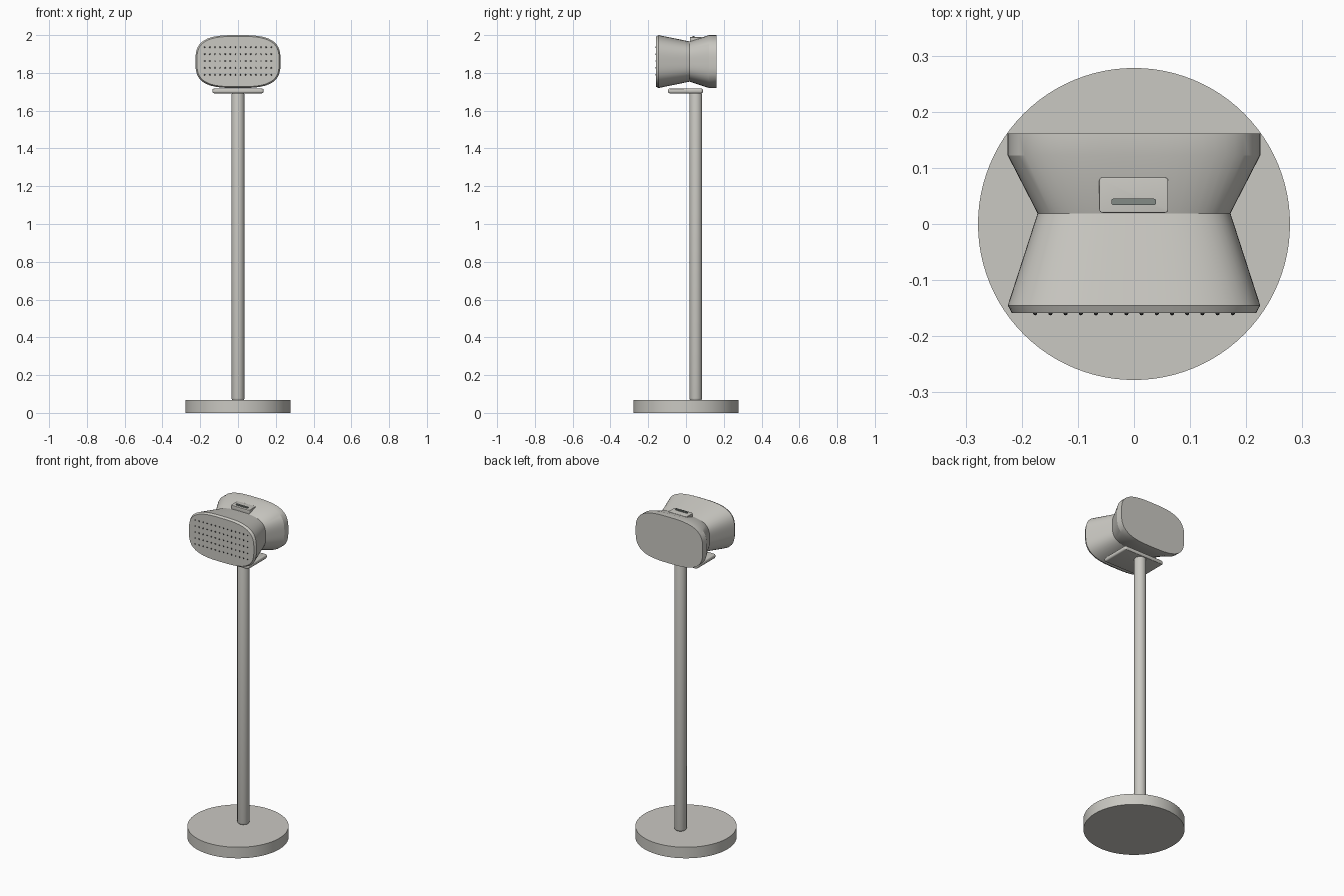
import bpy, bmesh, math
from mathutils import Matrix, Vector

old = bpy.data.objects.get("Cube")
if old:
    bpy.data.objects.remove(old, do_unlink=True)


def material(name, rgb):
    m = bpy.data.materials.new(name)
    m.use_nodes = True
    m.diffuse_color = (*rgb, 1)
    m.node_tree.nodes["Principled BSDF"].inputs["Base Color"].default_value = (*rgb, 1)
    return m


body_grey = material("warm_grey", (0.59, 0.58, 0.54))
slot_grey = material("green_grey", (0.23, 0.26, 0.24))
hole_grey = material("dark_grey", (0.05, 0.05, 0.05))


def finish(name, bm, mat, angle=30):
    bmesh.ops.recalc_face_normals(bm, faces=bm.faces)
    mesh = bpy.data.meshes.new(name)
    bm.to_mesh(mesh)
    bm.free()
    mesh.materials.append(mat)
    ob = bpy.data.objects.new(name, mesh)
    bpy.context.collection.objects.link(ob)
    bpy.ops.object.select_all(action='DESELECT')
    ob.select_set(True)
    bpy.context.view_layer.objects.active = ob
    bpy.ops.object.shade_smooth_by_angle(angle=math.radians(angle))
    return ob


def cylinder(name, radius, z0, z1, y, mat, sides, bevel=0):
    bm = bmesh.new()
    bmesh.ops.create_cone(bm, cap_ends=True, segments=sides, radius1=radius, radius2=radius,
                          depth=z1 - z0, matrix=Matrix.Translation((0, y, (z0 + z1) / 2)))
    if bevel:
        rims = [e for e in bm.edges if abs(e.verts[0].co.z - e.verts[1].co.z) < 1e-4]
        bmesh.ops.bevel(bm, geom=rims, offset=bevel, segments=3, profile=0.5, affect='EDGES')
    return finish(name, bm, mat)


def box(name, low, high, mat, corner, rim):
    # Box with rounded vertical corners and softened top and bottom rims
    low, high = Vector(low), Vector(high)
    bm = bmesh.new()
    bmesh.ops.create_cube(bm, size=1, matrix=Matrix.Translation((low + high) / 2)
                          @ Matrix.Diagonal((*(high - low), 1)))
    def edges(upright):
        return [e for e in bm.edges
                if (abs(e.verts[0].co.z - e.verts[1].co.z) > 1e-4) == upright]
    bmesh.ops.bevel(bm, geom=edges(True), offset=corner, segments=4, profile=0.5, affect='EDGES')
    if rim:
        bmesh.ops.bevel(bm, geom=edges(False), offset=rim, segments=3, profile=0.5, affect='EDGES')
    return finish(name, bm, mat)


# Round foot and upright pole
cylinder("base", 0.278, 0, 0.067, 0, body_grey, 96)
cylinder("pole", 0.034, 0.065, 1.697, 0.052, body_grey, 32, 0.012)

# Plate that carries the head
box("support_plate", (-0.136, -0.096, 1.692), (0.136, 0.09, 1.717), body_grey, 0.012, 0.009)

# Waisted head: one rounded outline, scaled along the depth
HALF_W, HALF_H, MID_Z, POWER, SIDES = 0.225, 0.14, 1.86, 3.1, 72


def outline(bm, y, shrink_x, shrink_z):
    ring = []
    for i in range(SIDES):
        a = 2 * math.pi * i / SIDES
        c, s = math.cos(a), math.sin(a)
        r = (abs(c) ** POWER + abs(s) ** POWER) ** (-1 / POWER)
        ring.append(bm.verts.new((HALF_W * shrink_x * r * c, y, MID_Z + HALF_H * shrink_z * r * s)))
    return ring


bm = bmesh.new()
sections = [(-0.159, 0.967, 0.95), (-0.145, 1, 1), (0.019, 0.764, 0.76), (0.122, 1, 1), (0.161, 1, 1)]
rings = [outline(bm, *s) for s in sections]
for a, b in zip(rings, rings[1:]):
    for i in range(SIDES):
        j = (i + 1) % SIDES
        bm.faces.new((a[i], a[j], b[j], b[i]))
bm.faces.new(rings[0])
bm.faces.new(rings[-1])
finish("head", bm, body_grey, 25)

# Grid of small studs across the front
bm = bmesh.new()
for col in range(14):
    for row in range(5):
        place = Matrix.Translation(((col - 6.5) * 0.0271, -0.159, 1.863 + (row - 2) * 0.0365))
        bmesh.ops.create_uvsphere(bm, u_segments=10, v_segments=6, radius=0.0038, matrix=place)
finish("front_studs", bm, hole_grey)

# Control pad and its slot on the waist
box("control_pad", (-0.062, 0.02, 1.962), (0.061, 0.083, 1.989), body_grey, 0.006, 0.002)
box("control_slot", (-0.04, 0.034, 1.98), (0.039, 0.045, 1.995), slot_grey, 0.003, 0)
